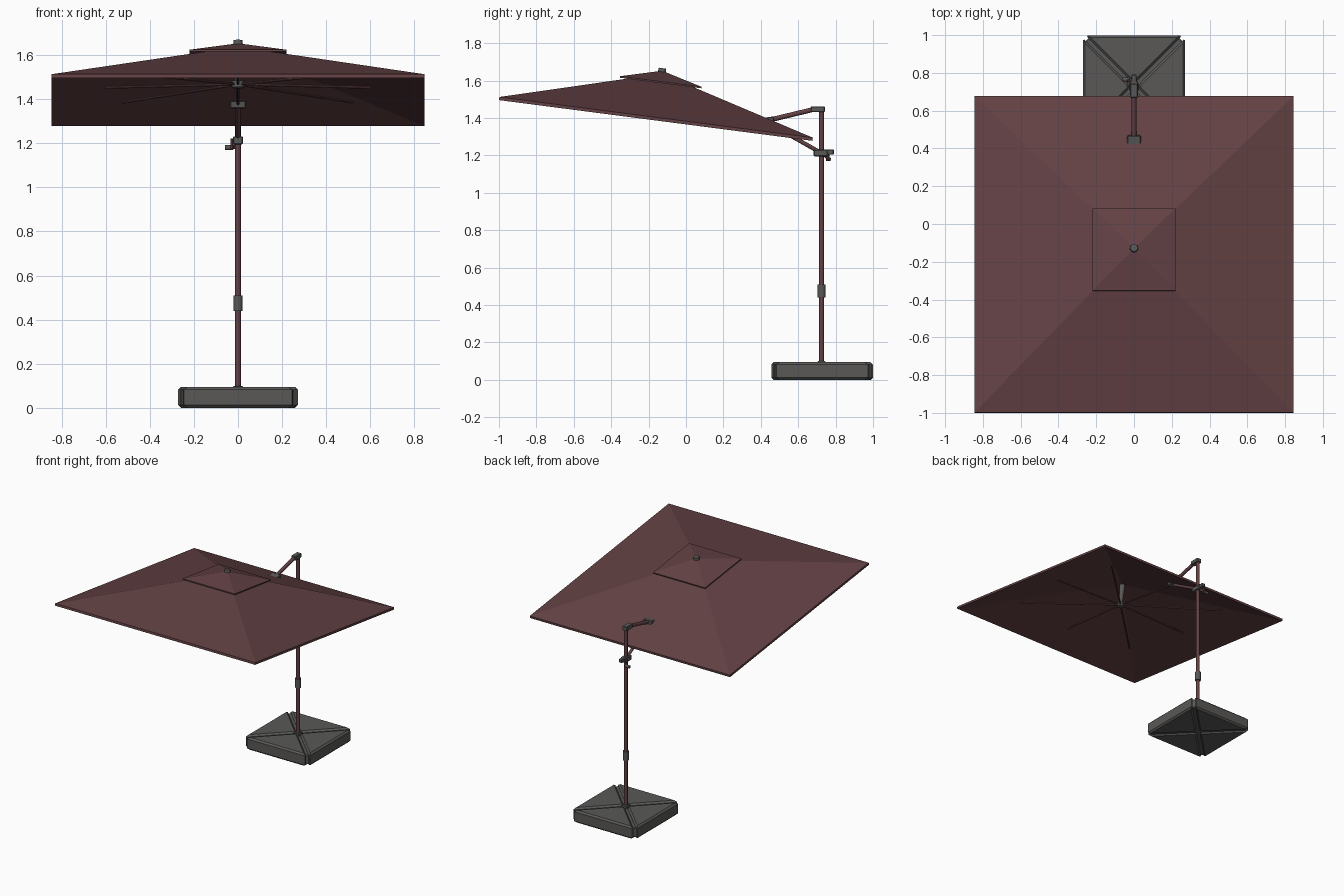
import bpy, bmesh, math
from mathutils import Matrix, Vector

cube = bpy.data.objects.get("Cube")
if cube:
    bpy.data.objects.remove(cube, do_unlink=True)


def material(name, rgb):
    m = bpy.data.materials.new(name)
    m.use_nodes = True
    m.diffuse_color = (*rgb, 1)
    m.node_tree.nodes["Principled BSDF"].inputs["Base Color"].default_value = (*rgb, 1)
    return m


MAROON = material("maroon", (0.125, 0.053, 0.058))
GREY = material("charcoal grey", (0.1, 0.098, 0.095))


def finish(name, bm, mat, bevel=0, matrix=Matrix()):
    bmesh.ops.recalc_face_normals(bm, faces=bm.faces)
    mesh = bpy.data.meshes.new(name)
    bm.to_mesh(mesh)
    bm.free()
    mesh.materials.append(mat)
    obj = bpy.data.objects.new(name, mesh)
    obj.matrix_world = matrix
    bpy.context.collection.objects.link(obj)
    if bevel:
        mod = obj.modifiers.new("bevel", "BEVEL")
        mod.width, mod.segments = bevel, 1
    return obj


def box(name, centre, size, mat=GREY, bevel=0.004, turn=Matrix()):
    bm = bmesh.new()
    bmesh.ops.create_cube(bm, size=1)
    bmesh.ops.scale(bm, vec=size, verts=bm.verts)
    return finish(name, bm, mat, bevel, Matrix.Translation(centre) @ turn)


def tube(name, a, b, radius, mat=MAROON, end=None, sides=16):
    a, b = Vector(a), Vector(b)
    bm = bmesh.new()
    bmesh.ops.create_cone(bm, cap_ends=True, segments=sides, radius1=radius,
                          radius2=radius if end is None else end, depth=(b - a).length)
    turn = (b - a).to_track_quat("Z", "Y").to_matrix().to_4x4()
    obj = finish(name, bm, mat, 0, Matrix.Translation((a + b) / 2) @ turn)
    bpy.ops.object.select_all(action="DESELECT")
    obj.select_set(True)
    bpy.context.view_layer.objects.active = obj
    bpy.ops.object.shade_smooth_by_angle(angle=math.radians(40))
    return obj


def cloth(name, half, low, rim, peak, matrix):
    """Thin four-sided pyramid, open underneath."""
    bm = bmesh.new()
    corners = [(-1, -1), (1, -1), (1, 1), (-1, 1)]
    lower = [bm.verts.new((x * half, y * half, low)) for x, y in corners]
    upper = [bm.verts.new((x * half, y * half, low + rim)) for x, y in corners]
    top, under = bm.verts.new((0, 0, peak)), bm.verts.new((0, 0, peak - 0.01))
    for i in range(4):
        j = (i + 1) % 4
        bm.faces.new((lower[i], lower[j], upper[j], upper[i]))
        bm.faces.new((upper[i], upper[j], top))
        bm.faces.new((lower[j], lower[i], under))
    return finish(name, bm, MAROON, 0, matrix)


# Tilted canopy, vent and cap
tilt = Matrix.Translation((0, -0.162, 1.387)) @ Matrix.Rotation(math.radians(-7.4), 4, "X")
cloth("canopy", 0.845, 0, 0.017, 0.252, tilt)
cloth("canopy_vent", 0.22, 0.202, 0.008, 0.268, tilt)
tube("canopy_cap", tilt @ Vector((0, 0, 0.255)), tilt @ Vector((0, 0, 0.282)), 0.023, GREY, 0.02)

# Hub and struts under the canopy
tube("hub_stem", tilt @ Vector((0, 0, 0.08)), tilt @ Vector((0, 0, 0.24)), 0.012, GREY, 0.022)
tube("hub", tilt @ Vector((0, 0, 0.065)), tilt @ Vector((0, 0, 0.095)), 0.028, GREY)
for i in range(8):
    reach = 0.6 if i % 2 == 0 else 0.735
    angle = i * math.pi / 4
    side = Vector((math.cos(angle), math.sin(angle), 0))
    tip = side * reach + Vector((0, 0, 0.066))
    tube(f"strut_{i + 1}", tilt @ (side * 0.02 + Vector((0, 0, 0.08))), tilt @ tip, 0.006, sides=8)

# Post with collar and top bracket
POST_Y = 0.725
tube("post", (0, POST_Y, 0.03), (0, POST_Y, 1.45), 0.013)
tube("post_collar", (0, POST_Y, 0.44), (0, POST_Y, 0.51), 0.021, GREY)
box("post_foot", (0, POST_Y, 0.085), (0.045, 0.045, 0.03))
box("top_bracket", (0, 0.705, 1.447), (0.04, 0.075, 0.032))

# Upper and lower arms meeting at the canopy clamp
tube("upper_arm", (0, 0.69, 1.448), (0, 0.44, 1.388), 0.013)
tube("lower_arm", (0, 0.72, 1.215), (0, 0.45, 1.368), 0.011)
box("arm_clamp", (0, 0.445, 1.383), (0.072, 0.05, 0.045),
    turn=Matrix.Rotation(math.radians(8), 4, "X"))

# Sliding bracket and crank
box("slide_bracket", (0, 0.72, 1.213), (0.044, 0.075, 0.036))
box("slide_grip", (0, 0.768, 1.218), (0.028, 0.045, 0.028))
tube("crank_shaft", (0, 0.735, 1.205), (-0.02, 0.765, 1.18), 0.008)
box("crank_arm", (-0.028, 0.757, 1.195), (0.014, 0.018, 0.052), MAROON, 0.003)
tube("crank_handle", (-0.025, 0.765, 1.18), (-0.06, 0.765, 1.18), 0.011, GREY)

# Base: four wedge weights over a cross frame
for i, name in enumerate(("front", "left", "back", "right")):
    bm = bmesh.new()
    outline = [(-0.257, -0.271), (0.257, -0.271), (0.012, -0.026), (-0.012, -0.026)]
    face = bm.faces.new([bm.verts.new((x, y, 0)) for x, y in outline])
    lifted = bmesh.ops.extrude_face_region(bm, geom=[face])["geom"]
    bmesh.ops.translate(bm, vec=(0, 0, 0.095),
                        verts=[v for v in lifted if isinstance(v, bmesh.types.BMVert)])
    place = Matrix.Translation((0, POST_Y + 0.003, 0)) @ Matrix.Rotation(i * math.pi / 2, 4, "Z")
    finish(f"{name}_base_weight", bm, GREY, 0.015, place)
for i, angle in enumerate((45, -45)):
    box(f"base_cross_bar_{i + 1}", (0, POST_Y + 0.003, 0.045), (0.7, 0.04, 0.07),
        turn=Matrix.Rotation(math.radians(angle), 4, "Z"))
